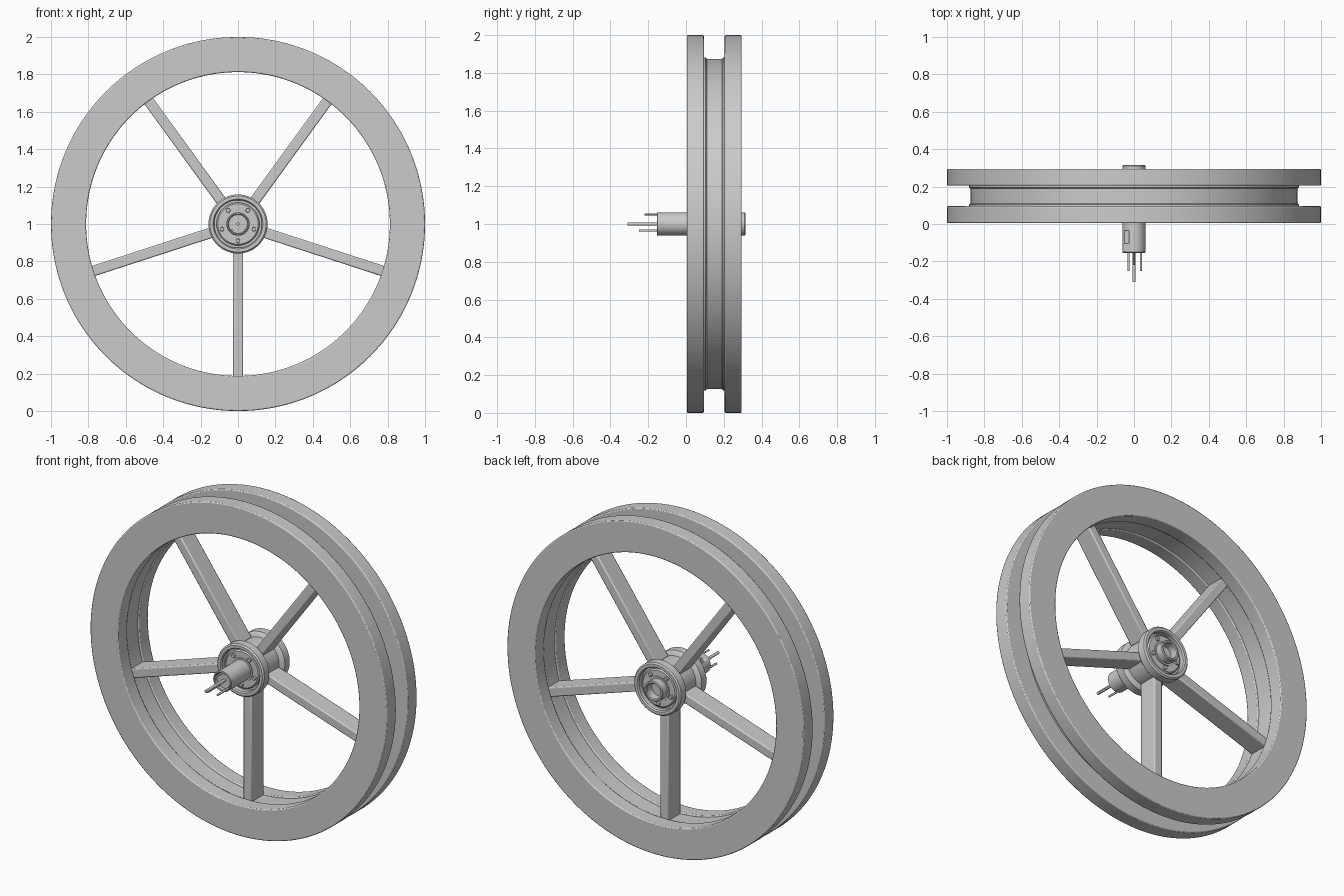
import bpy, bmesh, math
from mathutils import Matrix, Vector

if "Cube" in bpy.data.objects:
    bpy.data.objects.remove(bpy.data.objects["Cube"])

CZ = 1.0  # wheel axis height; the axis runs along y


def finish(bm, name, bevel=0.0, segs=2):
    bmesh.ops.recalc_face_normals(bm, faces=bm.faces)
    me = bpy.data.meshes.new(name)
    bm.to_mesh(me)
    bm.free()
    ob = bpy.data.objects.new(name, me)
    bpy.context.collection.objects.link(ob)
    bpy.ops.object.select_all(action='DESELECT')
    ob.select_set(True)
    bpy.context.view_layer.objects.active = ob
    bpy.ops.object.shade_smooth_by_angle(angle=math.radians(35))
    if bevel:
        m = ob.modifiers.new("edge_bevel", 'BEVEL')
        m.width, m.segments = bevel, segs
        m.limit_method, m.angle_limit = 'ANGLE', math.radians(40)
    return ob


def lathe(name, profile, n=96, cx=0, cz=CZ, bevel=0.0):
    """Revolve a closed (radius, y) outline about the y direction."""
    bm = bmesh.new()
    rings = []
    for i in range(n):
        a = 2 * math.pi * i / n
        rings.append([bm.verts.new((cx + r * math.sin(a), y, cz - r * math.cos(a)))
                      for r, y in profile])
    k = len(profile)
    for i in range(n):
        p, q = rings[i], rings[(i + 1) % n]
        for j in range(k):
            bm.faces.new((p[j], p[(j + 1) % k], q[(j + 1) % k], q[j]))
    bmesh.ops.remove_doubles(bm, verts=bm.verts, dist=1e-5)
    return finish(bm, name, bevel)


def rod(name, x, z, r, y0, y1, n=16, bevel=0.0):
    """Solid round bar along y."""
    bm = bmesh.new()
    bmesh.ops.create_cone(bm, cap_ends=True, segments=n, radius1=r, radius2=r, depth=y1 - y0,
                          matrix=Matrix.Translation((x, (y0 + y1) / 2, z))
                          @ Matrix.Rotation(math.pi / 2, 4, 'X'))
    return finish(bm, name, bevel)


def box(name, size, matrix, bevel=0.0):
    bm = bmesh.new()
    bmesh.ops.create_cube(bm, size=1, matrix=matrix @ Matrix.Diagonal((*size, 1)))
    return finish(bm, name, bevel)


# Rim: two wide side rings joined by a recessed centre band
for name, y0, y1 in (("front_rim_ring", 0.005, 0.095), ("back_rim_ring", 0.205, 0.295)):
    lathe(name, [(0.812, y0), (1.0, y0), (1.0, y1), (0.812, y1)], n=160, bevel=0.006)
lathe("rim_centre_band", [(0.82, 0.09), (0.882, 0.09), (0.882, 0.104), (0.874, 0.11),
                          (0.874, 0.19), (0.882, 0.196), (0.882, 0.21), (0.82, 0.21)], n=160)

# Five rectangular spokes
for i in range(5):
    rot = Matrix.Rotation(i * math.tau / 5, 4, 'Y')
    box(f"spoke_{i + 1}", (0.056, 0.12, 0.70),
        Matrix.Translation((0, 0.15, CZ)) @ rot @ Matrix.Translation((0, 0, -0.475)), 0.007)

# Hub: end flanges, narrower waist, grooved faces with a bolt plate
half = [(0.0, 0.112), (0.108, 0.112), (0.115, 0.105), (0.115, 0.095), (0.127, 0.095),
        (0.127, 0.122), (0.133, 0.13), (0.15, 0.13), (0.158, 0.122), (0.158, 0.075),
        (0.15, 0.067), (0.13, 0.06)]
lathe("hub", [(r, 0.15 - d) for r, d in half] + [(r, 0.15 + d) for r, d in reversed(half)])

# Raised collars round the axle and bolts on both hub faces
for side, s in (("front", -1), ("back", 1)):
    ys = lambda d: 0.15 + s * d
    lathe(f"{side}_collar", [(0.055, ys(0.1)), (0.072, ys(0.1)), (0.072, ys(0.118)),
                             (0.055, ys(0.118))], n=64)
    for i in range(5):
        a = -math.pi / 2 + i * math.tau / 5
        y0, y1 = sorted((ys(0.105), ys(0.125)))
        rod(f"{side}_bolt_{i + 1}", 0.09 * math.cos(a), CZ + 0.09 * math.sin(a),
            0.012, y0, y1, 12, 0.002)

# Axle tube, hollow at both ends, with a keyway cut in its front part
axle = lathe("axle", [(0, -0.13), (0.05, -0.13), (0.05, -0.15), (0.054, -0.154), (0.058, -0.154),
                      (0.062, -0.15), (0.062, 0.31), (0.058, 0.315), (0.05, 0.315),
                      (0.046, 0.31), (0.046, 0.26), (0, 0.26)], n=64)
cutter = box("keyway_cutter", (0.024, 0.07, 0.05), Matrix.Translation((-0.038, -0.07, CZ + 0.055)))
cutter.hide_render = True
cutter.hide_set(True)
cut = axle.modifiers.new("keyway", 'BOOLEAN')
cut.operation, cut.object, cut.solver = 'DIFFERENCE', cutter, 'EXACT'

# Contact pins projecting from the axle
for i, (x, z, r, y) in enumerate([(0, 0, 0.009, -0.31), (0, 0.05, 0.005, -0.22),
                                  (0.037, -0.035, 0.006, -0.25), (-0.03, -0.035, 0.006, -0.25)]):
    rod(f"axle_pin_{i + 1}", x, CZ + z, r, y, -0.12)
